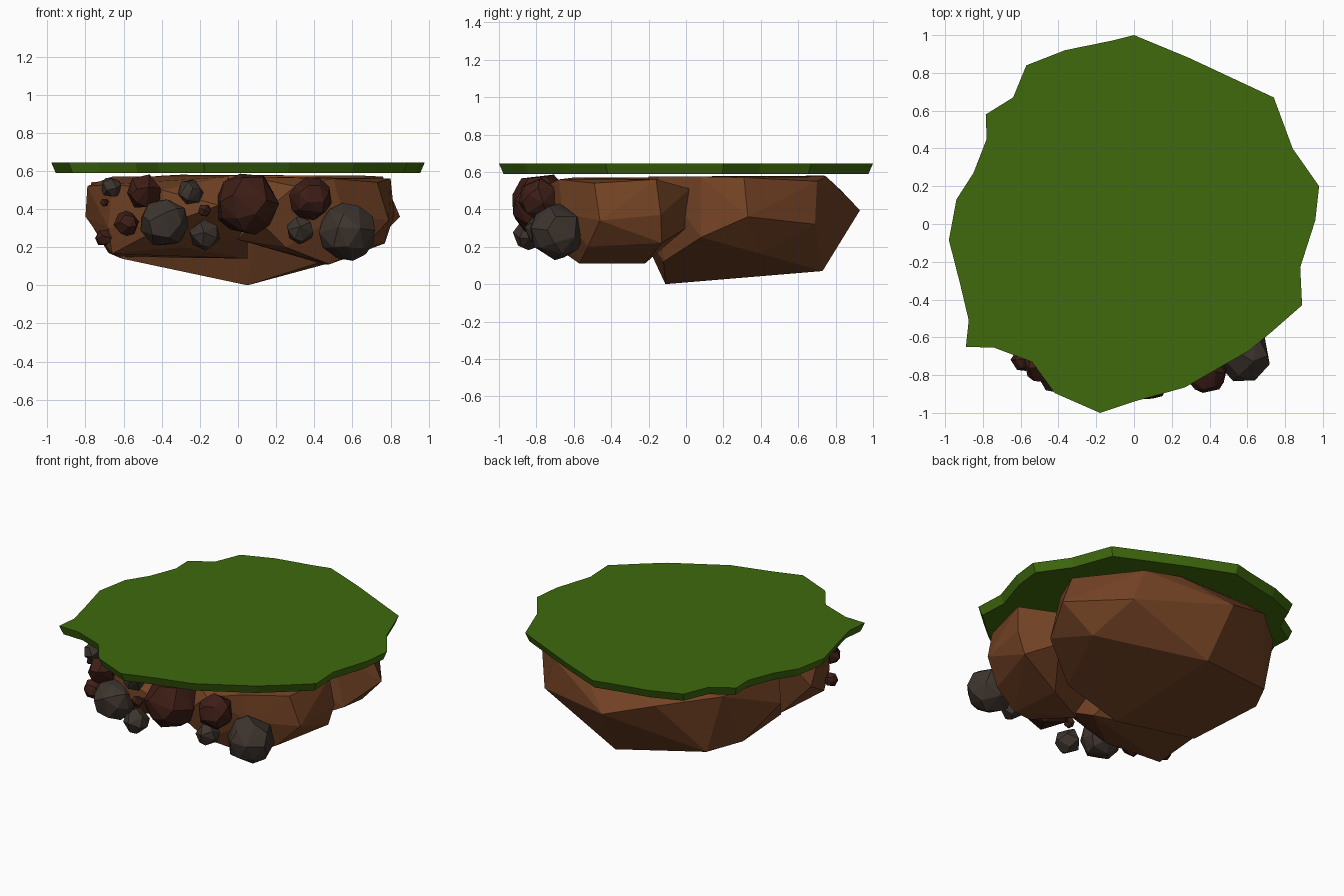
import bpy, bmesh, random
from mathutils import Vector, Euler

random.seed(4)


def material(name, rgb):
    m = bpy.data.materials.new(name)
    m.diffuse_color = (*rgb, 1)
    return m


GRASS = material("grass_green", (0.05, 0.143, 0.004))
EARTH = material("earth_brown", (0.17, 0.055, 0.018))
RED = material("dark_red_stone", (0.048, 0.013, 0.008))
GREY = material("grey_stone", (0.047, 0.034, 0.027))


def finish(bm, name, mat):
    bmesh.ops.recalc_face_normals(bm, faces=bm.faces[:])
    me = bpy.data.meshes.new(name)
    bm.to_mesh(me)
    bm.free()
    me.materials.append(mat)
    ob = bpy.data.objects.new(name, me)
    bpy.context.collection.objects.link(ob)
    return ob


def hull(name, points, mat):
    bm = bmesh.new()
    for p in points:
        bm.verts.new(p)
    bmesh.ops.convex_hull(bm, input=bm.verts[:])
    loose = [v for v in bm.verts if not v.link_faces]
    bmesh.ops.delete(bm, geom=loose, context='VERTS')
    return finish(bm, name, mat)


def stone(name, x, y, z, r, mat):
    # Chunky stone: coarse ball, large ones thinned to irregular facets
    bm = bmesh.new()
    bmesh.ops.create_icosphere(bm, subdivisions=2, radius=r)
    turn = Euler([random.uniform(0, 3) for _ in range(3)]).to_matrix()
    for v in bm.verts:
        v.co = turn @ v.co + Vector((x, y, z))
    ob = finish(bm, name, mat)
    d = ob.modifiers.new("facets", 'DECIMATE')
    d.ratio = 0.6 if r > 0.1 else 0.35
    return ob


# Grass slab: irregular outline, undercut towards the bottom
outline = [(0, 1), (.29, .88), (.74, .67), (.84, .40), (.98, .20), (.96, .02), (.88, -.23),
           (.89, -.43), (.73, -.57), (.61, -.67), (.27, -.865), (0, -.94), (-.18, -1),
           (-.42, -.895), (-.54, -.73), (-.74, -.655), (-.89, -.65), (-.875, -.51),
           (-.92, -.32), (-.98, -.085), (-.94, .13), (-.85, .27), (-.78, .45),
           (-.785, .58), (-.64, .67), (-.57, .84), (-.365, .92), (-.12, .97)]
bm = bmesh.new()
top = [bm.verts.new((x, y, .645)) for x, y in outline]
low = [bm.verts.new((x * .975, y * .975, .588)) for x, y in outline]
bm.faces.new(top)
bm.faces.new(low[::-1])
for i in range(len(top)):
    j = (i + 1) % len(top)
    bm.faces.new((top[i], low[i], low[j], top[j]))
finish(bm, "grass_slab", GRASS)

# Three faceted lumps of earth under the grass
hull("earth_back", [
    (.05, -.11, 0), (.02, .73, .07), (-.56, .58, .15), (-.68, .36, .17), (-.61, -.15, .14),
    (.43, -.12, .12), (.66, .39, .165), (.58, .69, .32), (.85, .33, .36), (.76, .31, .57),
    (.74, .08, .25), (.66, .08, .575), (.25, .75, .575), (.50, .70, .55), (-.02, .93, .395),
    (-.35, .83, .5), (-.80, .12, .37), (-.77, .1, .54), (-.66, .55, .54), (-.3, .74, .58),
    (-.4, -.2, .575), (.4, -.15, .575), (.1, -.25, .3)], EARTH)
hull("earth_front_right", [
    (.77, -.13, .22), (.79, -.46, .34), (.82, -.135, .37), (.80, -.16, .56), (.73, -.49, .54),
    (.66, -.525, .2), (.48, -.57, .11), (.45, -.22, .11), (.6, .02, .51), (.6, 0, .3),
    (.3, -.76, .52), (.1, -.77, .35), (.25, -.7, .2), (.05, -.6, .57), (0, -.3, .5),
    (.5, -.68, .56), (0, -.55, .24), (.55, -.66, .38)], EARTH)
hull("earth_front_left", [
    (-.61, -.15, .15), (-.80, -.2, .36), (-.79, -.3, .52), (-.66, -.58, .53), (-.68, -.57, .3),
    (-.66, -.54, .165), (-.4, -.75, .5), (-.35, -.77, .33), (-.3, -.62, .2), (-.1, -.78, .42),
    (-.05, -.6, .57), (.05, -.55, .26), (.05, -.33, .14), (-.2, 0, .5), (-.66, -.1, .57)], EARTH)

# Stones stuck into the front
red = [(.045, -.775, .43, .167), (-.495, -.745, .49, .09), (.38, -.785, .455, .112),
       (-.585, -.715, .325, .064), (-.175, -.83, .393, .034), (-.705, -.55, .25, .044),
       (-.70, -.59, .435, .022)]
grey = [(-.385, -.775, .33, .129), (-.25, -.755, .49, .068), (-.175, -.84, .265, .08),
        (-.665, -.615, .515, .054), (.325, -.786, .29, .073), (.575, -.69, .28, .148)]
for n, s in enumerate(red):
    stone(f"red_stone_{n}", *s, RED)
for n, s in enumerate(grey):
    stone(f"grey_stone_{n}", *s, GREY)
